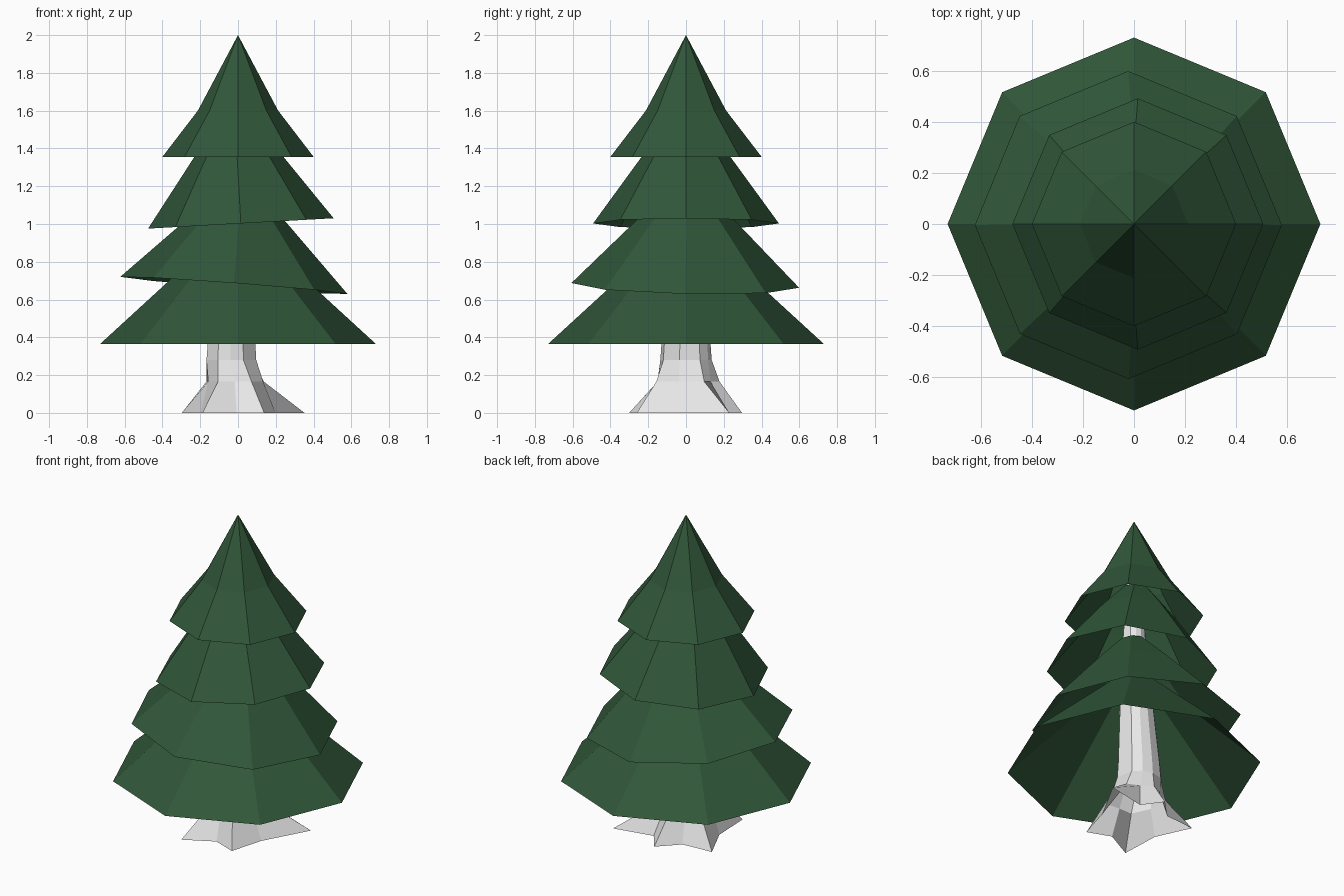
import bpy, bmesh
from math import cos, sin, pi, radians
from mathutils import Euler, Vector

if "Cube" in bpy.data.objects:
    bpy.data.objects.remove(bpy.data.objects["Cube"])


def material(name, rgb):
    m = bpy.data.materials.new(name)
    m.diffuse_color = (*rgb, 1)
    m.use_nodes = True
    m.node_tree.nodes["Principled BSDF"].inputs["Base Color"].default_value = m.diffuse_color
    return m


green = material("pine green", (0.030, 0.095, 0.041))
pale = material("pale bark", (0.8, 0.8, 0.8))


def skin(name, rings, mat, apex=None):
    """Join closed rings of points, bottom to top, into an open flat-faced shell."""
    bm = bmesh.new()
    loops = [[bm.verts.new(p) for p in ring] for ring in rings]
    n = len(loops[0])
    for a, b in zip(loops, loops[1:]):
        for i in range(n):
            j = (i + 1) % n
            bm.faces.new((a[i], a[j], b[j], b[i]))
    if apex:
        tip = bm.verts.new(apex)
        for i in range(n):
            bm.faces.new((loops[-1][i], loops[-1][(i + 1) % n], tip))
    me = bpy.data.meshes.new(name)
    bm.to_mesh(me)
    bm.free()
    me.materials.append(mat)
    ob = bpy.data.objects.new(name, me)
    bpy.context.collection.objects.link(ob)
    return ob


def tier(name, center, profile, tilt=(0, 0, 0), apex=None):
    """Eight-sided hollow skirt; profile is (radius, height above rim)."""
    rot = Euler([radians(t) for t in tilt])
    c = Vector(center)
    rings = []
    for r, h in profile:
        ring = []
        for i in range(8):
            p = Vector((r * cos(i * pi / 4), r * sin(i * pi / 4), h))
            p.rotate(rot)
            ring.append(p + c)
        rings.append(ring)
    return skin(name, rings, green, apex)


# foliage tiers
tier("bottom_branches", (0, 0, 0.365), [(0.73, 0), (0.43, 0.275), (0.10, 0.58)])
tier("lower_middle_branches", (-0.022, -0.004, 0.675),
     [(0.603, 0), (0.27, 0.335), (0.08, 0.52)], (-1.2, 4.3, 0))
tier("upper_middle_branches", (0.015, 0, 1.003),
     [(0.492, 0), (0.23, 0.36), (0.085, 0.54)], (0, -3.2, 0))
tier("top_branches", (0, 0, 1.356), [(0.40, 0), (0.212, 0.245)], apex=(0, 0, 2))

# trunk with five flared roots: (angle, reach) of each root tip
roots = [(33, 0.42), (87, 0.297), (151, 0.34), (238, 0.355), (298, 0.295)]
angles, reach = [], []
for k, (a, r) in enumerate(roots):
    nxt = roots[(k + 1) % 5][0] + (360 if k == 4 else 0)
    angles += [radians(a), radians((a + nxt) / 2)]
    reach += [r, 0.205]


def trunk_ring(x, r, z):
    return [(x + r * cos(a), r * sin(a), z) for a in angles]


foot = [(r * cos(a), r * sin(a), 0) for a, r in zip(angles, reach)]
collar = [(-0.012 + r * cos(a), r * sin(a), 0.165)
          for a, r in zip(angles, [0.178, 0.15] * 5)]
skin("trunk", [foot, collar, trunk_ring(-0.035, 0.136, 0.28),
               trunk_ring(-0.034, 0.129, 0.38), trunk_ring(-0.015, 0.10, 0.80),
               trunk_ring(0, 0.07, 1.20), trunk_ring(0, 0.045, 1.58)],
     pale, apex=(0, 0, 1.60))
